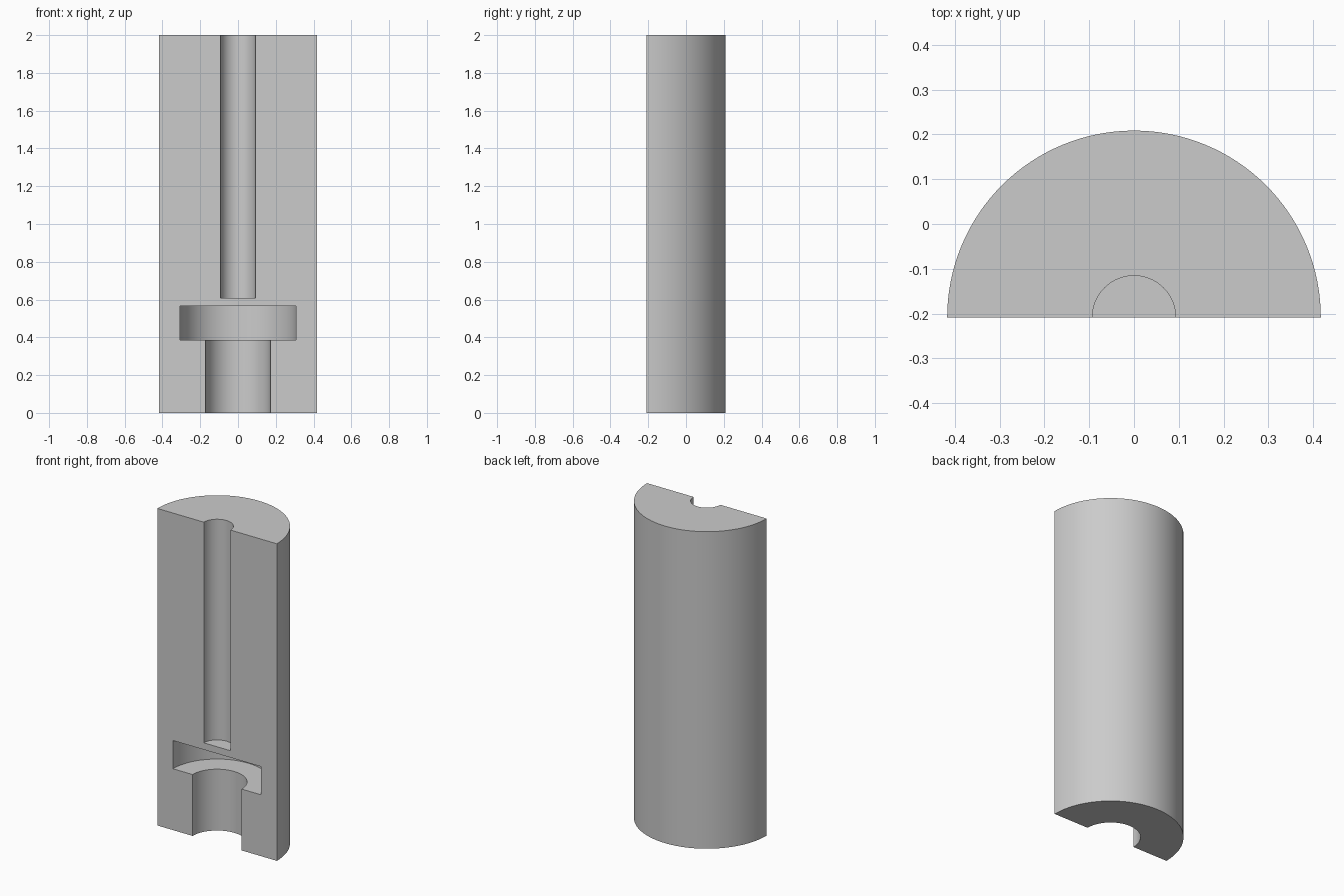
import bpy
import bmesh
import math
from mathutils import Vector

cube = bpy.data.objects.get("Cube")
if cube:
    bpy.data.objects.remove(cube, do_unlink=True)

RADIUS = 0.417
AXIS_Y = -RADIUS / 2
STEPS = 64

# One flat colour for the whole block
grey = bpy.data.materials.new("light_grey")
grey.use_nodes = True
colour = (0.6, 0.6, 0.6, 1)
grey.diffuse_color = colour
grey.node_tree.nodes["Principled BSDF"].inputs["Base Color"].default_value = colour

# Half section: (radius, height), from the recess roof round to the bore floor
profile = [
    (0, 0.565), (0.308, 0.565), (0.308, 0.387), (0.171, 0.387), (0.171, 0),
    (RADIUS, 0), (RADIUS, 2), (0.093, 2), (0.093, 0.608), (0, 0.608),
]

bm = bmesh.new()
start = [bm.verts.new((r, AXIS_Y, z)) for r, z in profile]
edges = [bm.edges.new(pair) for pair in zip(start, start[1:])]

# Revolve half a turn towards the back
spun = bmesh.ops.spin(
    bm, geom=start + edges, cent=Vector((0, AXIS_Y, 0)), axis=Vector((0, 0, 1)),
    angle=math.pi, steps=STEPS, use_duplicate=False)
last_edges = [g for g in spun["geom_last"] if isinstance(g, bmesh.types.BMEdge)]

# Flat cut faces on the front, one for each side of the axis
for side in (edges, last_edges):
    bmesh.ops.contextual_create(bm, geom=side)
bmesh.ops.remove_doubles(bm, verts=bm.verts[:], dist=0.0001)
bmesh.ops.recalc_face_normals(bm, faces=bm.faces[:])

mesh = bpy.data.meshes.new("half_cylinder_block")
bm.to_mesh(mesh)
bm.free()
mesh.materials.append(grey)
block = bpy.data.objects.new("half_cylinder_block", mesh)
bpy.context.collection.objects.link(block)

# Smooth round walls, sharp rims
bpy.ops.object.select_all(action="DESELECT")
block.select_set(True)
bpy.context.view_layer.objects.active = block
bpy.ops.object.shade_smooth_by_angle(angle=math.radians(30))
